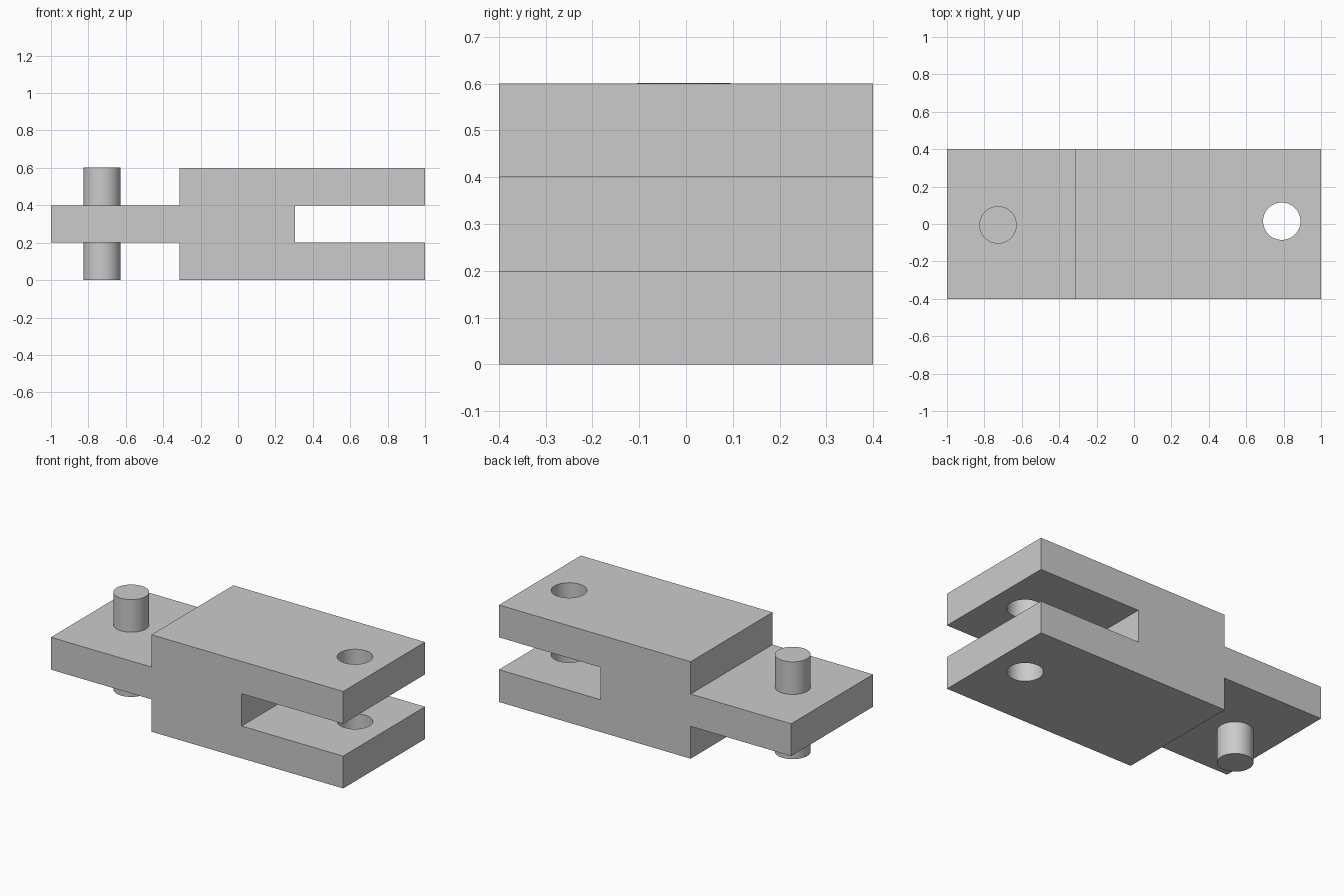
import bpy

cube = bpy.data.objects.get("Cube")
if cube:
    bpy.data.objects.remove(cube, do_unlink=True)

grey = bpy.data.materials.new("light grey")
grey.use_nodes = True
grey.diffuse_color = (0.6, 0.6, 0.6, 1)
grey.node_tree.nodes["Principled BSDF"].inputs["Base Color"].default_value = (0.6, 0.6, 0.6, 1)


def finish(name):
    ob = bpy.context.object
    ob.name = ob.data.name = name
    ob.data.materials.append(grey)
    return ob


def slab(name, x0, x1, z0, z1):
    bpy.ops.mesh.primitive_cube_add(size=1, location=((x0 + x1) / 2, 0, (z0 + z1) / 2))
    bpy.context.object.scale = (x1 - x0, 0.8, z1 - z0)
    bpy.ops.object.transform_apply(location=False, rotation=False, scale=True)
    return finish(name)


def rod(name, x, y, z0, z1):
    bpy.ops.mesh.primitive_cylinder_add(vertices=64, radius=0.1, depth=z1 - z0,
                                        location=(x, y, (z0 + z1) / 2))
    bpy.ops.object.shade_smooth_by_angle()
    return finish(name)


# Central tongue and the pin that passes through its free end
slab("middle_link", -1, 0.305, 0.2, 0.4)
rod("pin", -0.727, -0.005, 0, 0.602)

# Outer plates, each with a drilled hole at the fork end
drill = rod("hole_cutter", 0.79, 0.015, -0.1, 0.7)
for name, z in (("lower_plate", 0), ("upper_plate", 0.4)):
    plate = slab(name, -0.312, 1, z, z + 0.2)
    cut = plate.modifiers.new("hole", "BOOLEAN")
    cut.object = drill
    cut.operation = "DIFFERENCE"
    cut.solver = "EXACT"
    bpy.ops.object.modifier_apply(modifier=cut.name)
    bpy.ops.object.shade_smooth_by_angle()
bpy.data.objects.remove(drill, do_unlink=True)
